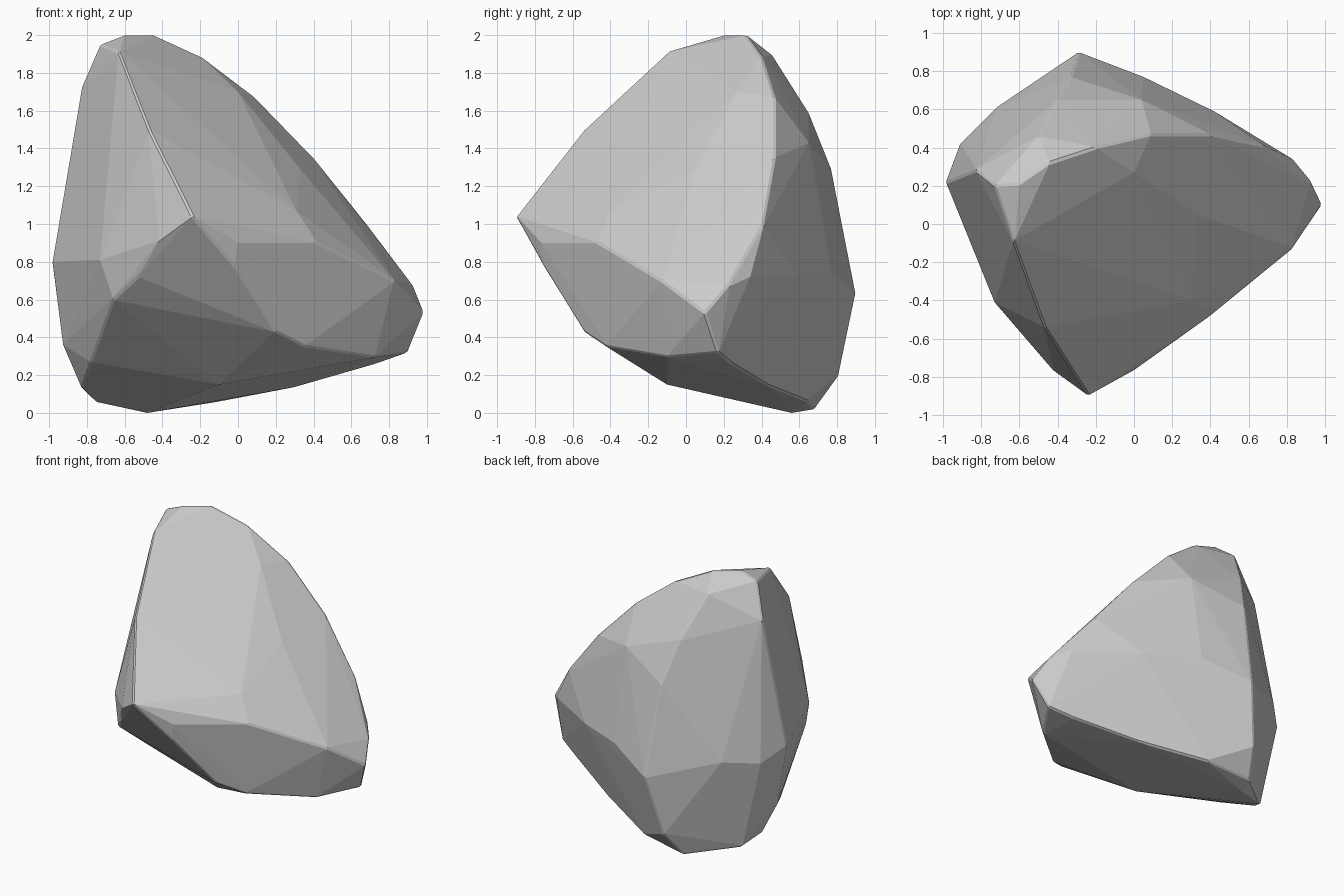
import bpy, bmesh

if "Cube" in bpy.data.objects:
    bpy.data.objects.remove(bpy.data.objects["Cube"])

# Ridge paths of the boulder; the faceted skin is their convex hull
crown = [(-.73, .2, 1.95), (-.6, .21, 2), (-.44, .32, 2), (-.63, -.1, 1.91), (-.5, .46, 1.89)]
front_ridge = [(-.47, -.54, 1.5), (-.24, -.9, 1.04), (-.42, -.77, .91)]
right_ridge = [(-.2, .4, 1.89), (.09, .47, 1.67), (.4, .47, 1.35), (.68, .41, 1.0),
               (.93, .22, .67), (.985, .1, .53), (.9, .17, .32)]
back_ridge = [(-.4, .65, 1.59), (-.33, .77, 1.29), (-.29, .9, .63), (-.38, .81, .2), (-.45, .68, .02)]
left_ridge = [(-.83, .28, 1.72), (-.985, .22, .8), (-.73, -.41, .81), (-.91, .42, .72),
              (-.72, .61, .75), (-.93, .25, .36)]
waist = [(0, -.765, .9), (.42, -.465, .9), (.83, -.13, .7), (-.02, -.755, .78),
         (.2, -.54, .43), (.72, -.1, .295), (-.53, -.62, .72), (-.66, -.47, .6)]
base = [(-.1, -.1, .15), (.73, .24, .26), (.3, .45, .135), (-.1, .64, .06), (.36, -.42, .35),
        (-.48, .56, 0), (-.76, .42, .06), (-.78, 0, .27), (-.83, .3, .13)]
face_swell = [(.31, -.4, 1.07), (.33, .05, 1.29), (0, .27, 1.7),
              (.04, .65, 1.43), (.05, .77, .75), (.42, .59, .73), (.83, .34, .72)]

# Boulder
bm = bmesh.new()
for path in (crown, front_ridge, right_ridge, back_ridge, left_ridge, waist, base, face_swell):
    for p in path:
        bm.verts.new(p)
bmesh.ops.convex_hull(bm, input=bm.verts[:])
loose = [v for v in bm.verts if not v.link_faces]
bmesh.ops.delete(bm, geom=loose, context='VERTS')

# Merge near-coplanar triangles into broad flat facets
bmesh.ops.dissolve_limit(bm, angle_limit=0.03, verts=bm.verts[:], edges=bm.edges[:])
bmesh.ops.recalc_face_normals(bm, faces=bm.faces[:])

mesh = bpy.data.meshes.new("boulder")
bm.to_mesh(mesh)
bm.free()
boulder = bpy.data.objects.new("boulder", mesh)
bpy.context.collection.objects.link(boulder)

# Slightly worn edges
worn = boulder.modifiers.new("worn_edges", 'BEVEL')
worn.width = 0.01
worn.segments = 1
worn.limit_method = 'ANGLE'
worn.angle_limit = 0.6
